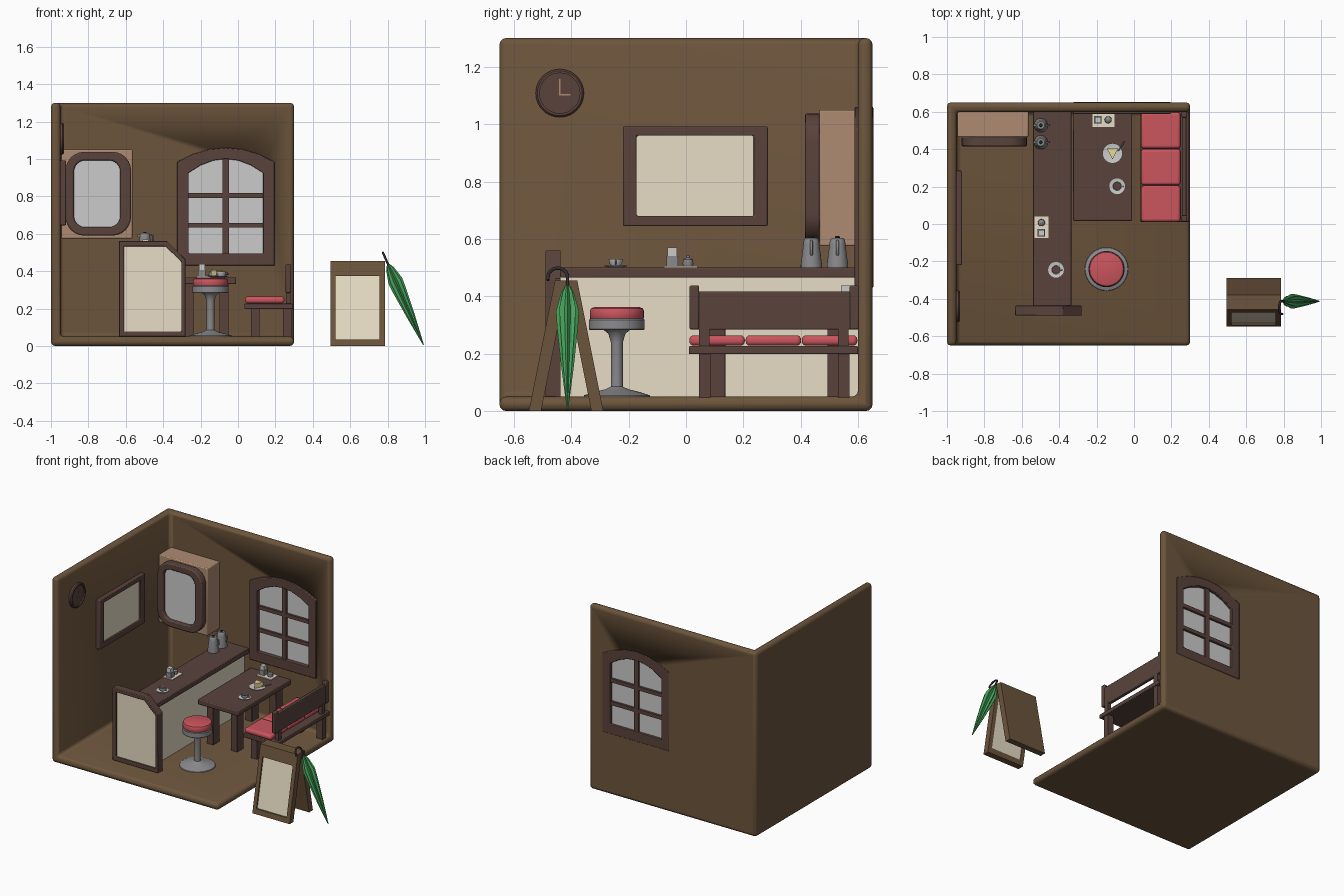
import bpy, bmesh, math
from mathutils import Vector

if "Cube" in bpy.data.objects:
    bpy.data.objects.remove(bpy.data.objects["Cube"])


def mat(name, *c):
    m = bpy.data.materials.new(name)
    m.diffuse_color = (*c, 1)
    m.use_nodes = True
    m.node_tree.nodes["Principled BSDF"].inputs["Base Color"].default_value = m.diffuse_color
    return m


WALL = mat("wall_brown", .15, .09, .045)
DARK = mat("dark_wood", .1, .055, .045)
BEIGE = mat("cream", .8, .72, .56)
TAN = mat("tan", .42, .26, .17)
RED = mat("red", .6, .09, .11)
GREEN = mat("green", .06, .36, .1)
METAL = mat("metal", .26, .26, .27)
BLACK = mat("black", .03, .025, .025)
CAKE = mat("cake", .8, .7, .3)


def finish(name, bm, m=None, bevel=0, seg=2, smooth=True):
    bmesh.ops.recalc_face_normals(bm, faces=bm.faces)
    me = bpy.data.meshes.new(name)
    bm.to_mesh(me)
    bm.free()
    ob = bpy.data.objects.new(name, me)
    bpy.context.collection.objects.link(ob)
    if m:
        me.materials.append(m)
    if bevel:
        b = ob.modifiers.new("bevel", "BEVEL")
        b.width, b.segments = bevel, seg
    if smooth:
        bpy.ops.object.select_all(action='DESELECT')
        ob.select_set(True)
        bpy.context.view_layer.objects.active = ob
        bpy.ops.object.shade_smooth_by_angle(angle=math.radians(35))
    return ob


def box(name, x, y, z, m=None, bevel=0, seg=2):
    bm = bmesh.new()
    bmesh.ops.create_cube(bm, size=1)
    for v in bm.verts:
        v.co = [a[0] + (c + .5) * (a[1] - a[0]) for a, c in zip((x, y, z), v.co)]
    return finish(name, bm, m, bevel, seg)


def place(axis, u, v, d):
    return {'X': (d, u, v), 'Y': (u, d, v), 'Z': (u, v, d)}[axis]


def prism(name, pts, axis, a, b, m=None, bevel=0, inner=None, lean=0):
    """Extrude an outline from a to b; with inner it becomes a frame. lean shears y by z."""
    bm = bmesh.new()
    loop = lambda ps, d: [bm.verts.new(place(axis, u, v, d)) for u, v in ps]
    A, B = loop(pts, a), loop(pts, b)
    n = len(pts)

    def band(P, Q):
        for i in range(n):
            bm.faces.new((P[i], P[(i + 1) % n], Q[(i + 1) % n], Q[i]))
    band(A, B)
    if inner:
        C, D = loop(inner, a), loop(inner, b)
        band(C, D), band(A, C), band(B, D)
    else:
        bm.faces.new(A), bm.faces.new(B)
    for v in bm.verts:
        v.co.y += lean * v.co.z
    return finish(name, bm, m, bevel)


def lathe(name, prof, loc, m=None, n=32, pleat=1, axis=(0, 0, 1)):
    bm = bmesh.new()
    q = Vector(axis).to_track_quat('Z', 'Y')
    rings = []
    for r, z in prof:
        rings.append([bm.verts.new(Vector(loc) + q @ Vector((
            r * (pleat if i % 2 else 1) * math.cos(math.tau * i / n),
            r * (pleat if i % 2 else 1) * math.sin(math.tau * i / n), z))) for i in range(n)])
    for P, Q in zip(rings, rings[1:]):
        for i in range(n):
            bm.faces.new((P[i], P[(i + 1) % n], Q[(i + 1) % n], Q[i]))
    bm.faces.new(rings[0]), bm.faces.new(rings[-1])
    return finish(name, bm, m)


def tube(name, pts, r, m):
    cu = bpy.data.curves.new(name, 'CURVE')
    cu.dimensions, cu.bevel_depth, cu.use_fill_caps = '3D', r, True
    s = cu.splines.new('POLY')
    s.points.add(len(pts) - 1)
    for p, c in zip(s.points, pts):
        p.co = (*c, 1)
    ob = bpy.data.objects.new(name, cu)
    bpy.context.collection.objects.link(ob)
    cu.materials.append(m)


def rect(u0, u1, v0, v1):
    return [(u0, v0), (u1, v0), (u1, v1), (u0, v1)]


def rrect(u0, u1, v0, v1, r, n=6):
    c = [(u1 - r, v1 - r), (u0 + r, v1 - r), (u0 + r, v0 + r), (u1 - r, v0 + r)]
    return [(cu + r * math.cos(t), cv + r * math.sin(t)) for k, (cu, cv) in enumerate(c)
            for t in [(k + i / n) * math.pi / 2 for i in range(n + 1)]]


def arch(cx, w, z0, z1, z2, n=6):
    top = [1 - 2 * i / n for i in range(n + 1)]
    return [(cx - w, z0), (cx + w, z0)] + [(cx + w * t, z1 + (z2 - z1) * (1 - t * t)) for t in top]


def cut(ob, cutter):
    cutter.hide_render = True
    cutter.hide_set(True)
    cutter.display_type = 'WIRE'
    b = ob.modifiers.new("cut", 'BOOLEAN')
    b.operation, b.object, b.solver = 'DIFFERENCE', cutter, 'EXACT'
    return b


# room shell: floor and two walls with soft edges, plus window opening
bm = bmesh.new()
outline = [(-1, 0), (.3, 0), (.3, 1.3), (-1, 1.3)]
room = box("room_shell", (-1, .3), (-.65, .65), (0, 1.3), WALL)
cut(room, box("room_cutter", (-.95, 1), (-1, .6), (.05, 2)))
bv = room.modifiers.new("bevel", 'BEVEL')
bv.width, bv.segments = .022, 3
bm.free()
cut(room, prism("window_cutter", arch(-.065, .23, .46, .955, 1.03), 'Y', .5, .8))

# arched window
prism("window_frame", arch(-.065, .26, .43, .985, 1.06), 'Y', .588, .653, DARK, .004,
      arch(-.065, .2, .495, .925, 1.0))
prism("window_glass", arch(-.065, .21, .48, .93, 1.01), 'Y', .62, .632)
box("window_post", (-.082, -.048), (.605, .648), (.49, .998), DARK)
for z in (.645, .805):
    box("window_bar", (-.27, .14), (.605, .648), (z - .013, z + .013), DARK)

# wall cupboard with rounded door
box("cupboard", (-.945, -.565), (.465, .605), (.575, 1.05), TAN, .006)
prism("cupboard_door_frame", rrect(-.922, -.572, .59, 1.038, .1), 'Y', .415, .468, DARK, .008,
      rrect(-.877, -.63, .635, .992, .06))
prism("cupboard_glass", rrect(-.885, -.62, .625, 1.0, .065), 'Y', .44, .46)

# picture on the left wall
prism("picture_frame", rect(-.22, .285, .645, .992), 'X', -.955, -.92, DARK, .005,
      rect(-.172, .236, .68, .96))
box("picture", (-.952, -.935), (-.18, .24), (.67, .97), BEIGE)

# wall clock
lathe("clock_rim", [(.084, 0), (.084, .018), (.078, .024), (.07, .024), (.07, .014)],
      (-.955, -.44, 1.108), DARK, 40, axis=(1, 0, 0))
box("clock_minute_hand", (-.942, -.936), (-.443, -.438), (1.105, 1.158), TAN)
box("clock_hour_hand", (-.942, -.936), (-.443, -.402), (1.1, 1.106), TAN)

# counter and its end panel
box("counter_top", (-.54, -.335), (-.437, .605), (.465, .5), DARK, .004)
box("counter_body", (-.51, -.37), (-.437, .605), (.045, .467), BEIGE)
end = [(-.635, .05), (-.28, .05), (-.28, .462), (-.38, .56), (-.635, .56)]
prism("end_panel_frame", end, 'Y', -.49, -.437, DARK, .004,
      [(-.61, .077), (-.303, .077), (-.303, .452), (-.388, .533), (-.61, .533)])
prism("end_panel_face", [(-.62, .07), (-.295, .07), (-.295, .455), (-.385, .54), (-.62, .54)],
      'Y', -.475, -.455, BEIGE)
prism("end_panel_back", end[:], 'Y', -.456, -.438, DARK)

# table
box("table_top", (-.325, -.01), (.017, .605), (.33, .367), DARK, .006)
for x in (-.262, -.075):
    for y in (.1, .53):
        box("table_leg", (x - .025, x + .025), (y - .037, y + .037), (.045, .335), DARK, .003)

# bench
box("bench_seat", (.035, .295), (.01, .6), (.198, .226), DARK, .004)
for i in range(3):
    y = .012 + i * .196
    box("bench_cushion", (.038, .248), (y, y + .193), (.228, .264), RED, .015, 4)
box("bench_back", (.257, .28), (.02, .6), (.284, .416), DARK, .004)
for y in (.012, .57):
    box("bench_back_end", (.255, .284), (y, y + .034), (.284, .438), DARK, .006)
for y in (.045, .53):
    box("bench_back_support", (.257, .282), (y, y + .037), (.22, .29), DARK)
    for x in (.07, .24):
        box("bench_leg", (x, x + .045), (y, y + .04), (.045, .2), DARK)

# stool
S = (-.147, -.241, 0)
lathe("stool_base", [(.116, .05), (.114, .055), (.08, .066), (.04, .076), (.021, .085), (.021, .24),
                     (.03, .27), (.045, .282), (.094, .282), (.097, .286), (.097, .317), (.093, .322)], S, METAL, 40)
lathe("stool_cushion", [(.09, .318), (.094, .324), (.094, .35), (.09, .358), (.08, .362)], S, RED, 40)

# sandwich board standing outside
box_out = rect(.495, .785, 0, .455)
prism("sign_front_frame", box_out, 'Y', -.548, -.505, WALL, 0, rect(.522, .757, .035, .375), .2)
prism("sign_front_panel", rect(.515, .765, .03, .385), 'Y', -.537, -.51, BEIGE, 0, None, .2)
prism("sign_back_board", box_out, 'Y', -.33, -.288, WALL, 0, None, -.2)

# umbrella hooked on the board
top, tip = Vector((.803, -.413, .435)), Vector((.992, -.413, .005))
d = (tip - top).normalized()
L = (tip - top).length
lathe("umbrella_canopy", [(.008, 0), (.022, .05 * L), (.04, .2 * L), (.037, .32 * L), (.022, .65 * L),
                          (.008, .9 * L), (.002, L)], top, GREEN, 16, .68, d)
r = .034
p0 = top - d * .035
hook = [top + d * .05, p0] + [p0 + Vector((0, -r + r * math.cos(a), 0)) - d * r * math.sin(a)
                              for a in [math.pi * i / 10 for i in range(1, 11)]]
hook.append(hook[-1] + d * .012)
tube("umbrella_handle", hook, .006, BLACK)

# two coffee flasks on the counter
for y in (.437, .528):
    lathe("flask", [(.037, .5), (.037, .51), (.028, .58), (.026, .597), (.02, .604)], (-.498, y, 0), METAL, 24)
    lathe("flask_knob", [(.008, .6), (.009, .606), (.006, .61)], (-.498, y, 0), BLACK, 12)
    tube("flask_handle", [(-.475, y, .592), (-.456, y, .59), (-.454, y, .56), (-.464, y, .545)], .005, METAL)
    box("flask_spout", (-.538, -.518), (y - .006, y + .006), (.583, .595), METAL)


def cup(x, y, z):
    lathe("saucer", [(.02, z), (.04, z + .005), (.042, z + .008), (.024, z + .005)], (x, y, 0))
    lathe("cup", [(.014, z + .004), (.021, z + .012), (.025, z + .03), (.022, z + .03), (.018, z + .014)], (x, y, 0))
    tube("cup_handle", [(x + .022, y, z + .026), (x + .034, y, z + .024), (x + .034, y, z + .015),
                        (x + .02, y, z + .012)], .0025, METAL)
    lathe("coffee", [(.02, z + .022), (.021, z + .024)], (x, y, 0), DARK, 20)


cup(-.417, -.245, .5)
cup(-.09, .202, .367)


def condiments(cx, cy, z, along_x):
    """Tray with napkin holder and sugar pot."""
    hx, hy = (.058, .038) if along_x else (.038, .058)
    box("tray", (cx - hx, cx + hx), (cy - hy, cy + hy), (z, z + .006), BEIGE)
    at = lambda t: (cx + t, cy) if along_x else (cx, cy + t)
    nx, ny = at(-.03)
    box("napkin_holder", (nx - .02, nx + .02), (ny - .02, ny + .02), (z + .004, z + .04), METAL)
    box("napkins", (nx - .016, nx + .016), (ny - .016, ny + .016), (z + .03, z + .07))
    px, py = at(.025)
    lathe("sugar_pot", [(.014, z), (.019, z + .012), (.017, z + .028), (.005, z + .035), (.005, z + .042)],
          (px, py, 0), METAL, 20)


condiments(-.495, -.018, .5, False)
condiments(-.163, .557, .367, True)

# cake on a plate with a fork
lathe("cake_plate", [(.03, .367), (.052, .372), (.054, .376), (.034, .373)], (-.115, .378, 0))
prism("cake_slice", [(-.145, .403), (-.085, .403), (-.115, .345)], 'Z', .373, .405, CAKE)
tube("fork", [(-.085, .39, .38), (-.05, .442, .384)], .003, METAL)
